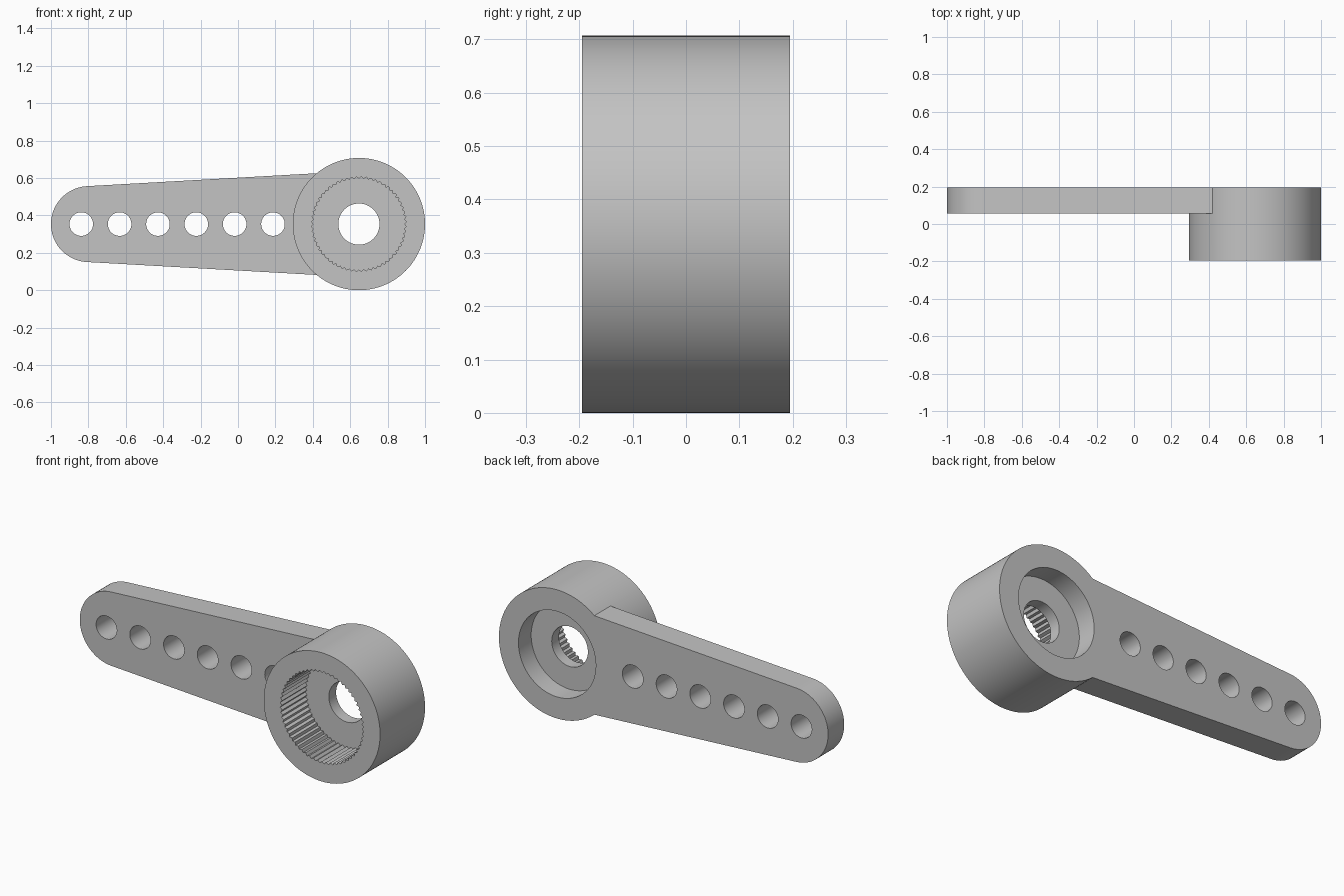
import bpy, bmesh
from math import sin, cos, pi, radians, atan

cube = bpy.data.objects.get("Cube")
if cube:
    bpy.data.objects.remove(cube, do_unlink=True)

HUB_X, MID_Z, HUB_R = 0.6465, 0.3535, 0.3535
FRONT, BACK = -0.195, 0.195
ARM_FRONT = 0.055
TIP_X, TIP_R, TAPER = -0.797, 0.203, 0.0557

grey = bpy.data.materials.new("grey plastic")
grey.use_nodes = True
colour = (0.55, 0.55, 0.55, 1)
grey.diffuse_color = colour
grey.node_tree.nodes["Principled BSDF"].inputs["Base Color"].default_value = colour


def circle(x, r, n=96):
    return [(x + r * cos(2 * pi * i / n), MID_Z + r * sin(2 * pi * i / n)) for i in range(n)]


def prism(name, outline, y0, y1):
    """Extrude an x-z outline along y into a solid."""
    bm = bmesh.new()
    face = bm.faces.new([bm.verts.new((x, y0, z)) for x, z in outline])
    new = bmesh.ops.extrude_face_region(bm, geom=[face])["geom"]
    bmesh.ops.translate(bm, vec=(0, y1 - y0, 0),
                        verts=[v for v in new if isinstance(v, bmesh.types.BMVert)])
    bmesh.ops.recalc_face_normals(bm, faces=bm.faces)
    mesh = bpy.data.meshes.new(name)
    bm.to_mesh(mesh)
    bm.free()
    mesh.materials.append(grey)
    obj = bpy.data.objects.new(name, mesh)
    bpy.context.collection.objects.link(obj)
    return obj


def combine(target, tool, operation):
    """Apply a boolean and discard the tool."""
    bpy.context.view_layer.objects.active = target
    mod = target.modifiers.new(operation, "BOOLEAN")
    mod.operation, mod.solver, mod.object = operation, "EXACT", tool
    bpy.ops.object.modifier_apply(modifier=mod.name)
    bpy.data.objects.remove(tool, do_unlink=True)


# Tapered arm: rounded tip, straight flanks running into the hub
steps = 40
start = pi / 2 + atan(TAPER)
sweep = 2 * (pi - start)
outline = [(TIP_X + TIP_R * cos(start + sweep * i / steps),
            MID_Z + TIP_R * sin(start + sweep * i / steps)) for i in range(steps + 1)]
end_x = 0.5
half = TIP_R + TAPER * (end_x - TIP_X) + 0.001
outline += [(end_x, MID_Z - half), (end_x, MID_Z + half)]
arm = prism("arm", outline, ARM_FRONT, BACK)

# Hub joined flush with the back of the arm
horn = prism("servo_arm", circle(HUB_X, HUB_R, 128), FRONT, BACK)
combine(horn, arm, "UNION")

# Toothed socket from the front
teeth = 60
spline = []
for i in range(teeth * 2):
    r = 0.254 if i % 2 else 0.243
    a = pi * i / teeth
    spline.append((HUB_X + r * cos(a), MID_Z + r * sin(a)))
combine(horn, prism("socket_cutter", spline, FRONT - 0.1, 0.022), "DIFFERENCE")

# Screw head recess from the back, and the screw hole
combine(horn, prism("recess_cutter", circle(HUB_X, 0.235), 0.085, BACK + 0.1), "DIFFERENCE")
combine(horn, prism("screw_cutter", circle(HUB_X, 0.11, 64), -0.1, 0.15), "DIFFERENCE")

# Row of linkage holes
for i in range(6):
    hole = prism("hole_cutter", circle(-0.838 + 0.205 * i, 0.063, 48), 0, BACK + 0.1)
    combine(horn, hole, "DIFFERENCE")

# Smooth round walls, crisp edges
bpy.ops.object.select_all(action="DESELECT")
horn.select_set(True)
bpy.context.view_layer.objects.active = horn
bpy.ops.object.shade_smooth_by_angle(angle=radians(30))
